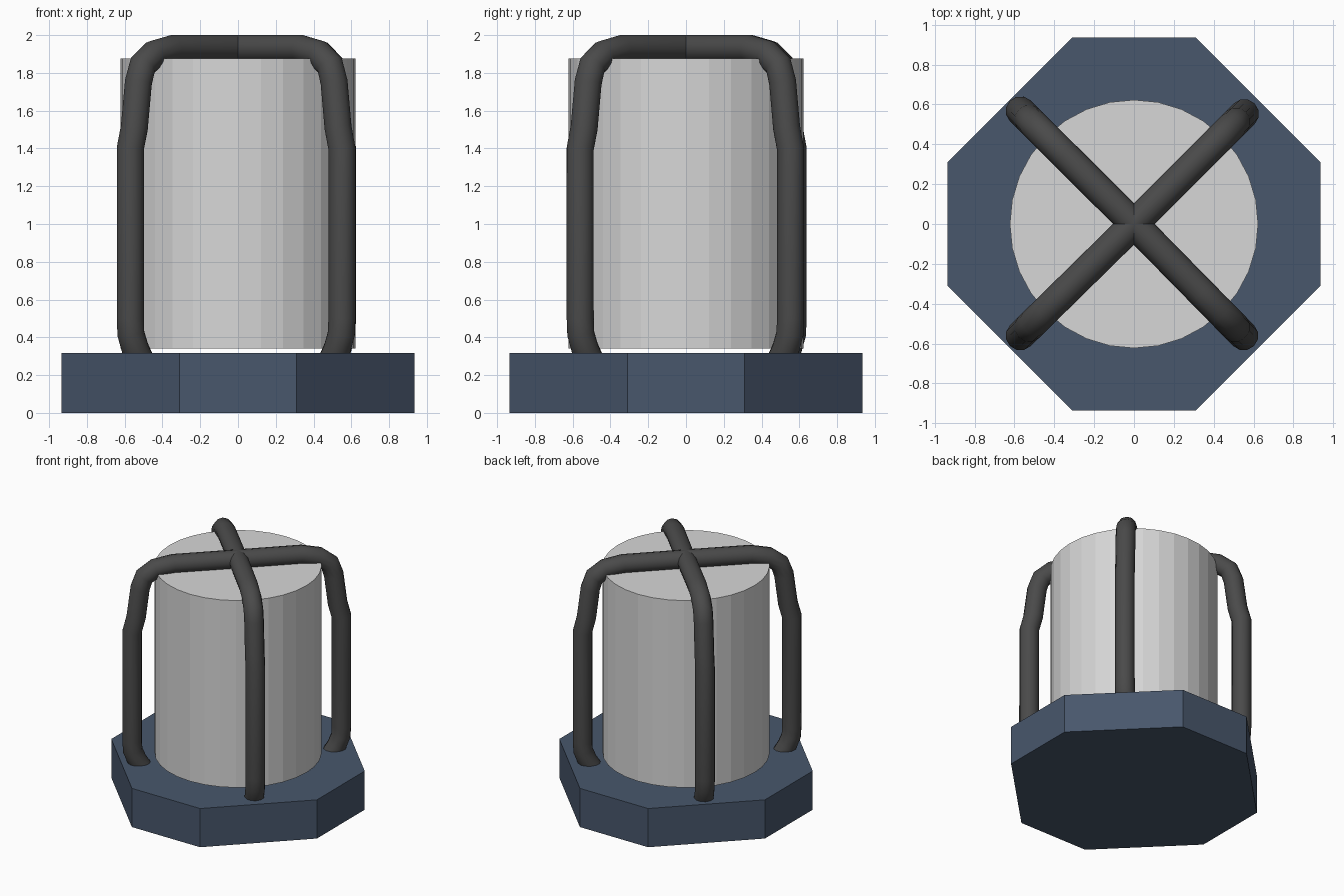
import bpy, bmesh, math

if "Cube" in bpy.data.objects:
    bpy.data.objects.remove(bpy.data.objects["Cube"])


def material(name, rgb):
    m = bpy.data.materials.new(name)
    m.diffuse_color = (*rgb, 1)
    m.use_nodes = True
    m.node_tree.nodes["Principled BSDF"].inputs["Base Color"].default_value = m.diffuse_color
    return m


NAVY = material("navy base", (0.065, 0.095, 0.15))
GREY = material("light grey", (0.68, 0.68, 0.68))
DARK = material("dark grey", (0.068, 0.068, 0.068))


def prism(name, outline, z0, z1, mat):
    """Extrude a flat outline straight up."""
    bm = bmesh.new()
    face = bm.faces.new([bm.verts.new((x, y, z0)) for x, y in outline])
    res = bmesh.ops.extrude_face_region(bm, geom=[face])
    top = [v for v in res["geom"] if isinstance(v, bmesh.types.BMVert)]
    bmesh.ops.translate(bm, verts=top, vec=(0, 0, z1 - z0))
    bmesh.ops.recalc_face_normals(bm, faces=bm.faces)
    me = bpy.data.meshes.new(name)
    bm.to_mesh(me)
    bm.free()
    me.materials.append(mat)
    ob = bpy.data.objects.new(name, me)
    bpy.context.collection.objects.link(ob)
    return ob


# Base: square with cut corners
A, B = 0.935, 0.31
prism("base", [(B, -A), (A, -B), (A, B), (B, A),
               (-B, A), (-A, B), (-A, -B), (-B, -A)], 0, 0.318, NAVY)

# Drum, floating just above the base
N = 32
prism("drum", [(0.623 * math.cos(2 * math.pi * i / N),
                0.623 * math.sin(2 * math.pi * i / N)) for i in range(N)],
      0.34, 1.877, GREY)

# Cage bars: one bent pipe per diagonal, path as (fraction of reach, height)
PATH = [(0.90, 0.27), (0.955, 0.34), (0.995, 0.42), (1.0, 0.50), (1.0, 1.40),
        (0.963, 1.51), (0.925, 1.75), (0.885, 1.84), (0.78, 1.90),
        (0.61, 1.927)]


def bar(name, start, end):
    pts = [(start[0] * f, start[1] * f, z) for f, z in PATH]
    pts.append((0, 0, 1.927))
    pts += [(end[0] * f, end[1] * f, z) for f, z in reversed(PATH)]
    cu = bpy.data.curves.new(name, "CURVE")
    cu.dimensions = "3D"
    cu.bevel_depth = 0.074
    cu.bevel_resolution = 4
    cu.use_fill_caps = True
    sp = cu.splines.new("POLY")
    sp.points.add(len(pts) - 1)
    for p, co in zip(sp.points, pts):
        p.co = (*co, 1)
    cu.materials.append(DARK)
    ob = bpy.data.objects.new(name, cu)
    bpy.context.collection.objects.link(ob)
    bpy.ops.object.select_all(action="DESELECT")
    ob.select_set(True)
    bpy.context.view_layer.objects.active = ob
    bpy.ops.object.convert(target="MESH")
    bpy.ops.object.shade_smooth_by_angle(angle=math.radians(35))


bar("cage_bar_a", (-0.57, 0.567), (0.55, -0.56))
bar("cage_bar_b", (-0.57, -0.56), (0.553, 0.553))
